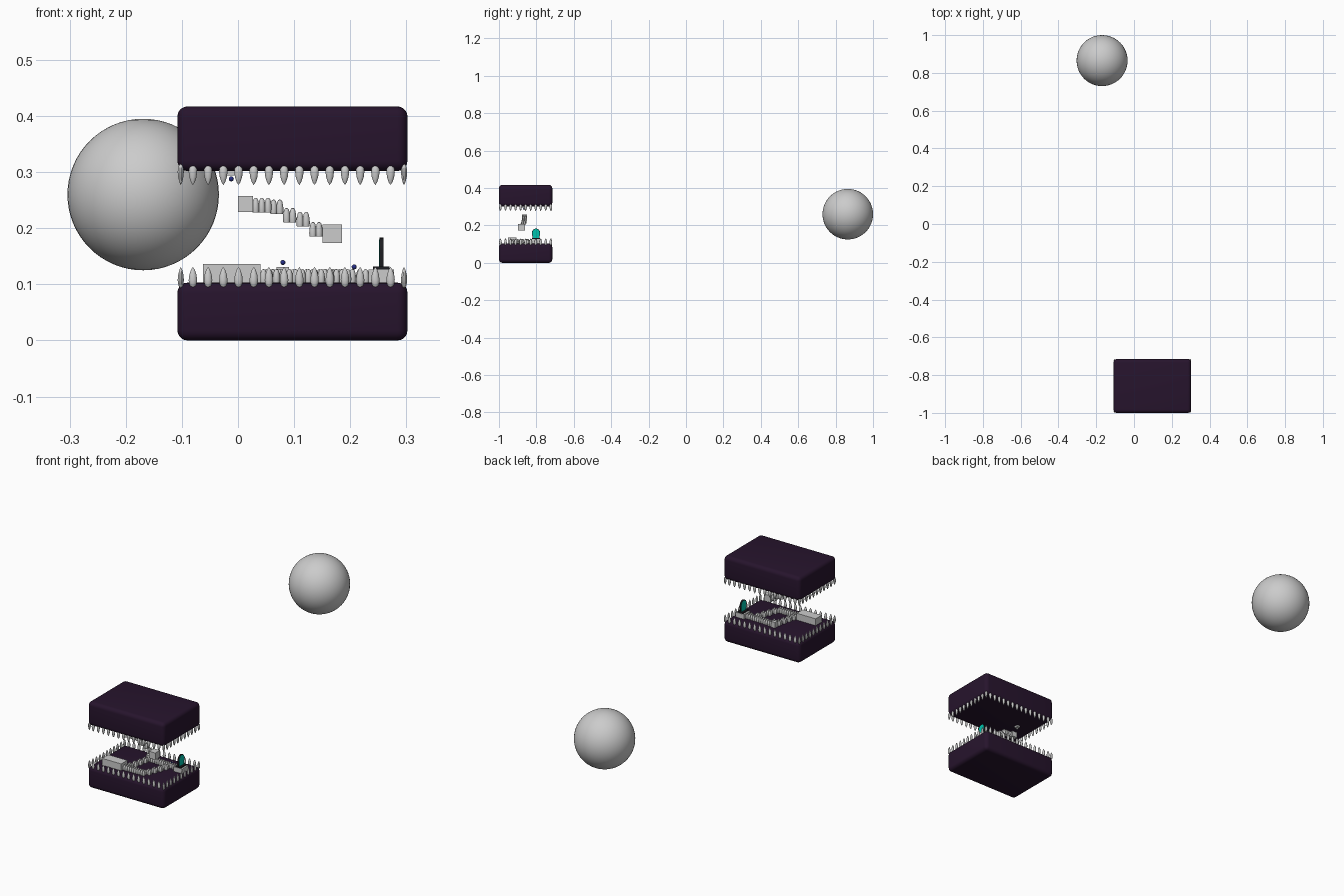
import bpy, bmesh, math
from mathutils import Vector

if "Cube" in bpy.data.objects:
    bpy.data.objects.remove(bpy.data.objects["Cube"])


def mat(name, c):
    m = bpy.data.materials.new(name)
    m.diffuse_color = (*c, 1)
    m.use_nodes = True
    m.node_tree.nodes["Principled BSDF"].inputs["Base Color"].default_value = m.diffuse_color
    return m


FLESH = mat("dark_flesh", (0.020, 0.007, 0.026))
DARK = mat("dark_stone", (0.012, 0.012, 0.015))
TEAL = mat("teal_glow", (0.0, 0.55, 0.42))
BLUE = mat("iris_blue", (0.02, 0.03, 0.25))


def finish(name, bm, m=None, smooth=True):
    bmesh.ops.recalc_face_normals(bm, faces=bm.faces)
    me = bpy.data.meshes.new(name)
    bm.to_mesh(me)
    bm.free()
    ob = bpy.data.objects.new(name, me)
    bpy.context.collection.objects.link(ob)
    if m:
        me.materials.append(m)
    if smooth:
        bpy.ops.object.select_all(action='DESELECT')
        ob.select_set(True)
        bpy.context.view_layer.objects.active = ob
        bpy.ops.object.shade_smooth_by_angle(angle=math.radians(40))
    return ob


def box(name, lo, hi, m=None, bevel=0):
    bm = bmesh.new()
    bmesh.ops.create_cube(bm, size=1)
    lo, hi = Vector(lo), Vector(hi)
    for v in bm.verts:
        v.co = Vector([(lo[i] + hi[i]) / 2 + v.co[i] * (hi[i] - lo[i]) for i in range(3)])
    if bevel:
        bmesh.ops.bevel(bm, geom=bm.edges[:], offset=bevel, segments=5, profile=0.5, affect='EDGES')
    return finish(name, bm, m, bool(bevel))


def lathe(bm, profile, c, rx, ry, zs, n=10):
    """Closed solid of revolution: profile of (radius, height)."""
    rings = []
    for r, h in profile:
        count = 1 if r == 0 else n
        rings.append([bm.verts.new((c[0] + rx * r * math.cos(2 * math.pi * i / n),
                                    c[1] + ry * r * math.sin(2 * math.pi * i / n),
                                    c[2] + zs * h)) for i in range(count)])
    for a, b in zip(rings, rings[1:]):
        for i in range(n):
            vs = [a[i % len(a)], a[(i + 1) % len(a)], b[(i + 1) % len(b)], b[i % len(b)]]
            bm.faces.new(list(dict.fromkeys(vs)))


def ball(name, c, r, m=None, seg=16, rings=10):
    bm = bmesh.new()
    bmesh.ops.create_uvsphere(bm, u_segments=seg, v_segments=rings, radius=r)
    bmesh.ops.translate(bm, verts=bm.verts, vec=c)
    return finish(name, bm, m)


X0, X1, Y0, Y1 = -0.108, 0.302, -1.0, -0.715
FLOOR, ROOF = 0.103, 0.302

# distant moon-like ball
ball("distant_ball", (-0.169, 0.865, 0.26), 0.135, None, 48, 32)

# jaws
box("lower_jaw", (X0, Y0, 0), (X1, Y1, FLOOR), FLESH, 0.018)
box("upper_jaw", (X0, Y0, ROOF), (X1, Y1, 0.417), FLESH, 0.018)

# rows of fangs round both jaw rims
FANG = [(0, -0.010), (0.6, -0.007), (0.95, 0.0), (1, 0.005), (0.85, 0.014), (0.45, 0.023), (0, 0.028)]


def fangs(name, z, zs):
    bm = bmesh.new()
    for i in range(1, 15):
        x = X0 + 0.0005 + i * 0.0271
        for y in (Y0 + 0.006, Y1 - 0.006):
            lathe(bm, FANG, (x, y, z), 0.0075, 0.0055, zs)
    for j in range(11):
        y = Y0 + 0.008 + j * 0.0269
        for x in (X0 + 0.006, X1 - 0.006):
            lathe(bm, FANG, (x, y, z), 0.0055, 0.0075, zs)
    finish(name, bm)


fangs("lower_fangs", FLOOR, 1)
fangs("upper_fangs", ROOF + 0.003, -1)

# molar stepping stones: four tapered lobes each
LOBE = [(0, 0), (0.95, 0), (1.1, 0.25), (1.0, 0.55), (0.75, 0.85), (0.4, 0.98), (0, 1)]


def molars(name, spots, h):
    bm = bmesh.new()
    for x, y, z in spots:
        for sx in (-1, 1):
            for sy in (-1, 1):
                lathe(bm, LOBE, (x + sx * 0.0055, y + sy * 0.0055, z), 0.006, 0.006, h, 10)
    finish(name, bm)


def run(a, b, n, z=FLOOR):
    return [(a[0] + (b[0] - a[0]) * i / (n - 1), a[1] + (b[1] - a[1]) * i / (n - 1), z) for i in range(n)]


molars("front_path", run((0.051, -0.93), (0.143, -0.93), 5), 0.024)
molars("left_path", run((0.056, -0.905), (0.076, -0.82), 4), 0.024)
molars("back_path", run((0.104, -0.795), (0.222, -0.80), 6), 0.024)
molars("right_path", run((0.16, -0.91), (0.19, -0.825), 4), 0.024)
molars("floating_steps", [(0.037, -0.865, 0.228), (0.048, -0.865, 0.228), (0.069, -0.862, 0.225),
                          (0.092, -0.865, 0.210), (0.116, -0.87, 0.203), (0.139, -0.875, 0.185)], 0.026)

# platforms
box("start_platform", (-0.062, -0.952, FLOOR - 0.002), (0.040, -0.905, 0.136))
box("middle_platform", (0.069, -0.803, FLOOR - 0.002), (0.091, -0.78, 0.131))
box("goal_platform", (0.233, -0.825, FLOOR - 0.002), (0.278, -0.778, 0.126))
box("upper_small_block", (0.0, -0.878, 0.229), (0.027, -0.851, 0.257))
box("upper_large_block", (0.151, -0.898, 0.174), (0.185, -0.862, 0.207))
box("hanging_plate", (-0.022, -0.875, 0.294), (-0.004, -0.855, 0.304))


# arched portal
def arch(name, half, z0, z1, thick, m):
    bm = bmesh.new()
    spring = z1 - half
    pts = [(-half * 0.85, z0), (half * 0.85, z0)]
    pts += [(half * math.cos(math.pi * i / 12), spring + half * math.sin(math.pi * i / 12)) for i in range(13)]
    f = bm.faces.new([bm.verts.new((0.2555 - thick / 2, -0.802 + a, z)) for a, z in pts])
    new = bmesh.ops.extrude_face_region(bm, geom=[f])["geom"]
    bmesh.ops.translate(bm, verts=[g for g in new if isinstance(g, bmesh.types.BMVert)], vec=(thick, 0, 0))
    finish(name, bm, m)


arch("portal_frame", 0.0215, 0.128, 0.183, 0.007, DARK)
arch("portal_surface", 0.0185, 0.131, 0.180, 0.0085, TEAL)
box("portal_base", (0.241, -0.824, 0.125), (0.270, -0.780, 0.132), DARK)

# small floating eyes with a blue iris
for k, c in enumerate([(-0.012, -0.865, 0.288), (0.08, -0.79, 0.139), (0.207, -0.80, 0.131)]):
    ball(f"eye_{k}", c, 0.0045)
    ball(f"iris_{k}", (c[0], c[1] - 0.0018, c[2]), 0.004, BLUE)
